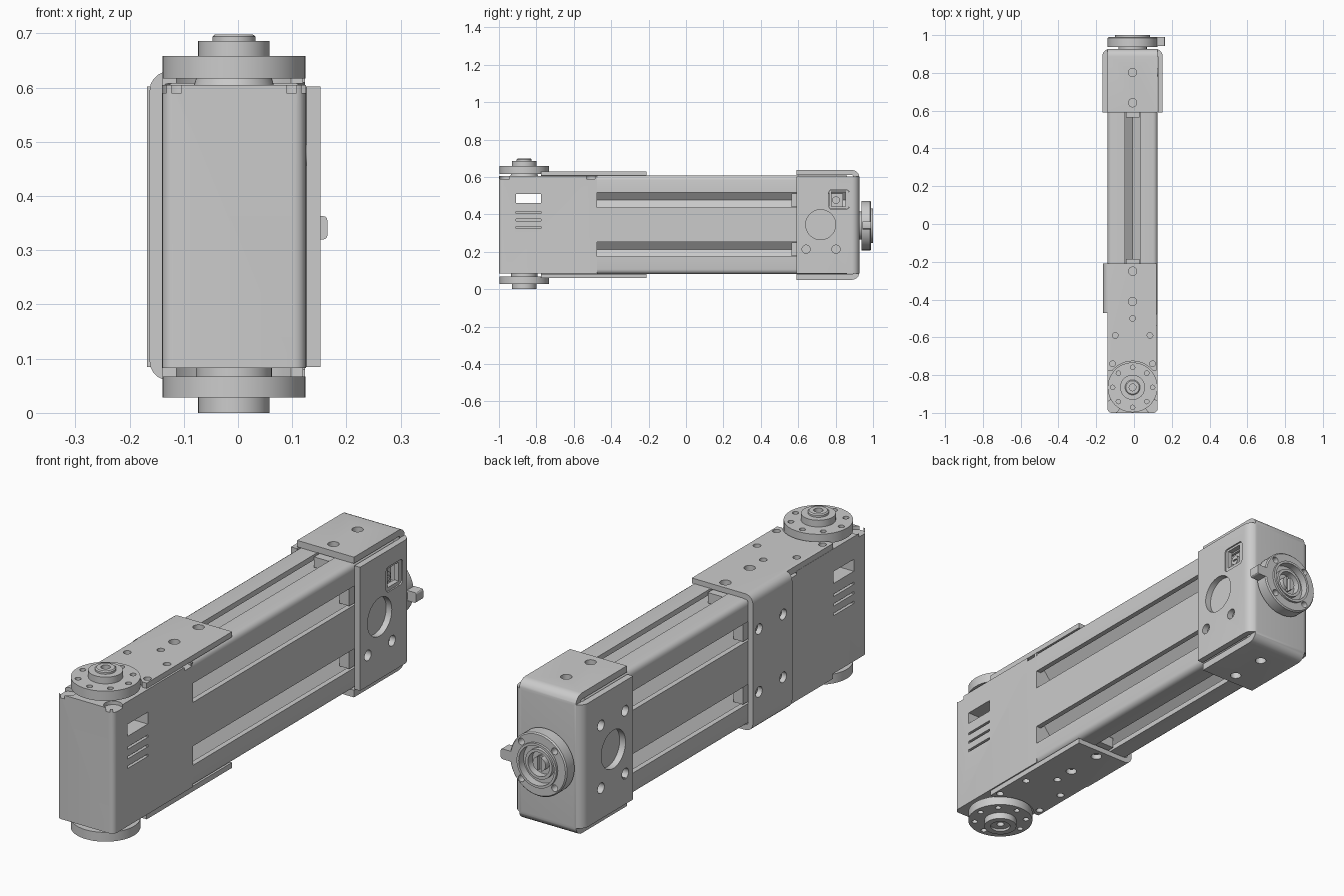
import bpy, bmesh
from math import pi, cos, sin, radians
from mathutils import Matrix, Vector

if "Cube" in bpy.data.objects:
    bpy.data.objects.remove(bpy.data.objects["Cube"])

CX, CZ = -0.0075, 0.345          # beam axis
SLOTS = (0.2135, 0.4765)         # heights of the side slots
HORN_Y = -0.865
AXES = {'Z': Matrix.Identity(4), 'Y': Matrix.Rotation(-pi / 2, 4, 'X'),
        'X': Matrix.Rotation(pi / 2, 4, 'Y')}


def finish(name, bm):
    bmesh.ops.recalc_face_normals(bm, faces=bm.faces)
    me = bpy.data.meshes.new(name)
    bm.to_mesh(me)
    bm.free()
    ob = bpy.data.objects.new(name, me)
    bpy.context.collection.objects.link(ob)
    return ob


def box(name, x, y, z, round_edges=None, width=0.02, segs=5):
    bm = bmesh.new()
    bmesh.ops.create_cube(bm, size=1)
    for v in bm.verts:
        v.co = Vector([lo + (c + 0.5) * (hi - lo) for c, (lo, hi) in zip(v.co, (x, y, z))])
    if round_edges:
        es = [e for e in bm.edges if round_edges((e.verts[0].co + e.verts[1].co) / 2)]
        bmesh.ops.bevel(bm, geom=es, offset=width, segments=segs, profile=0.5, affect='EDGES')
    return finish(name, bm)


def lathe(name, axis, centre, profile, n=48):
    """Revolve (radius, height) points about an axis through centre."""
    bm = bmesh.new()
    rings = [[bm.verts.new((r * cos(2 * pi * i / n), r * sin(2 * pi * i / n), h)) for i in range(n)]
             for r, h in profile]
    for a, b in zip(rings, rings[1:]):
        for i in range(n):
            j = (i + 1) % n
            bm.faces.new((a[i], a[j], b[j], b[i]))
    bmesh.ops.remove_doubles(bm, verts=bm.verts, dist=1e-5)
    bmesh.ops.transform(bm, matrix=Matrix.Translation(centre) @ AXES[axis], verts=bm.verts)
    return finish(name, bm)


def cyl(name, axis, centre, r, h0, h1, n=24):
    return lathe(name, axis, centre, [(0, h0), (r, h0), (r, h1), (0, h1)], n)


def cut(ob, cutters):
    bpy.context.view_layer.objects.active = ob
    for c in cutters:
        c.hide_render = True
        m = ob.modifiers.new('cut', 'BOOLEAN')
        m.operation, m.solver, m.object = 'DIFFERENCE', 'EXACT', c
        bpy.ops.object.modifier_apply(modifier=m.name)
        bpy.data.objects.remove(c, do_unlink=True)


# Slotted beam: two square cells stacked, slot on every outer face
def slot(cx, cz, dx, dz):
    pts = [(-0.04, 0), (-0.04, 0.022), (-0.07, 0.022), (-0.07, 0.032), (0, 0.088),
           (0.07, 0.032), (0.07, 0.022), (0.04, 0.022), (0.04, 0)]
    return [(cx - dz * t - dx * d, cz + dx * t - dz * d) for t, d in pts]


def corner(cx, cz, start, r=0.025):
    return [(cx + r * cos(start + k * pi / 8), cz + r * sin(start + k * pi / 8)) for k in range(5)]


x0, x1, z0, z1 = -0.14, 0.125, 0.081, 0.609
r = 0.025
outline = (slot(x1, SLOTS[0], 1, 0) + slot(x1, SLOTS[1], 1, 0) + corner(x1 - r, z1 - r, 0)
           + slot(CX, z1, 0, 1) + corner(x0 + r, z1 - r, pi / 2)
           + slot(x0, SLOTS[1], -1, 0) + slot(x0, SLOTS[0], -1, 0) + corner(x0 + r, z0 + r, pi)
           + slot(CX, z0, 0, -1) + corner(x1 - r, z0 + r, 1.5 * pi))
bm = bmesh.new()
f = bm.faces.new([bm.verts.new((x, -0.475, z)) for x, z in outline])
top = bmesh.ops.extrude_face_region(bm, geom=[f])['geom']
bmesh.ops.translate(bm, vec=(0, 1.335, 0), verts=[v for v in top if isinstance(v, bmesh.types.BMVert)])
finish('slotted_beam', bm)

# Motor housing with through window, vents and screw recesses
motor = box('motor_housing', (-0.14, 0.125), (-1, -0.475), (0.083, 0.605),
            lambda m: m.y < -0.9 and abs(m.z - CZ) < 0.1, 0.022)
cuts = [box('c', (-0.3, 0.3), (-0.91, -0.775), (0.46, 0.51))]
for z in (0.41, 0.37, 0.33):
    for s in (-1, 1):
        x = CX + s * 0.1325
        cuts.append(box('c', (x - 0.015, x + 0.015), (-0.91, -0.775), (z - 0.005, z + 0.005)))
for x in (-0.112, 0.097):
    for y in (-0.965, -0.51):
        cuts.append(cyl('c', 'Z', (x, y, 0), 0.036, 0.59, 0.7))
cut(motor, cuts)

# Output horns, top and bottom
top_horn = lathe('top_horn', 'Z', (CX, HORN_Y, 0),
                 [(0, 0.6), (0.075, 0.6), (0.07, 0.617), (0.132, 0.617), (0.132, 0.658), (0.066, 0.658),
                  (0.066, 0.686), (0.04, 0.686), (0.04, 0.694), (0.035, 0.698), (0.018, 0.698),
                  (0.018, 0.67), (0, 0.67)])
bottom_horn = lathe('bottom_horn', 'Z', (CX, HORN_Y, 0),
                    [(0, 0.09), (0.07, 0.09), (0.07, 0.067), (0.132, 0.067), (0.132, 0.028), (0.066, 0.028),
                     (0.066, 0), (0.04, 0), (0.04, 0.01), (0.015, 0.01), (0.015, 0.03), (0, 0.03)])
for horn, lo, hi in ((top_horn, 0.63, 0.7), (bottom_horn, -0.1, 0.055)):
    cut(horn, [cyl('c', 'Z', (CX + 0.106 * cos(k * pi / 4), HORN_Y + 0.106 * sin(k * pi / 4), 0),
                   0.012, lo, hi, 16) for k in range(8)])

# Channel bracket joining motor and beam
bracket = box('motor_bracket', (-0.163, 0.12), (-0.775, -0.21), (0.06, 0.63),
              lambda m: m.x < -0.1 and abs(m.y + 0.4925) < 0.01, 0.035)
cuts = [box('c', (-0.1405, 0.3), (-0.9, 0), (0.0825, 0.6075), lambda m: m.x < -0.1 and abs(m.y + 0.45) < 0.01, 0.012),
        box('c', (-0.3, -0.139), (-0.9, -0.47), (-0.1, 0.8)),
        cyl('c', 'Z', (CX, HORN_Y, 0), 0.139, -0.1, 0.8, 48)]
for dx, y, rad in ((0, -0.25, 0.022), (0, -0.41, 0.022), (0, -0.5, 0.015), (-0.092, -0.59, 0.015),
                   (0.092, -0.59, 0.015), (-0.106, -0.74, 0.015), (0.106, -0.74, 0.015)):
    cuts.append(cyl('c', 'Z', (CX + dx, y, 0), rad, -0.1, 0.8))
for z in SLOTS:
    for y in (-0.25, -0.41):
        cuts.append(cyl('c', 'X', (0, y, z), 0.022, -0.3, -0.1))
cut(bracket, cuts)

# End cap folded from sheet: back plate with four flanges
cap = box('end_cap', (-0.168, 0.152), (0.59, 0.927), (0.05, 0.637),
          lambda m: m.y > 0.92, 0.04, 6)
cuts = [box('c', (-0.141, 0.126), (0.4, 0.9), (0.08, 0.61), lambda m: m.y > 0.89, 0.015)]
for xs in ((-0.3, -0.139), (0.124, 0.3)):
    for zs in ((-0.1, 0.085), (0.602, 0.8)):
        cuts.append(box('c', xs, (0.4, 1.1), zs))
cuts.append(cyl('c', 'X', (0, 0.72, CZ), 0.08, -0.3, 0.3, 48))
for y in (0.642, 0.802):
    cuts.append(cyl('c', 'Z', (CX, y, 0), 0.022, -0.1, 0.8))
    cuts.append(cyl('c', 'X', (0, y, SLOTS[0]), 0.022, -0.3, 0.3))
    cuts.append(cyl('c', 'X', (0, y, SLOTS[1]), 0.022, -0.3, -0.1))
cuts.append(box('c', (0.1, 0.3), (0.763, 0.872), (0.427, 0.532),
                lambda m: abs(m.x - 0.2) < 0.01, 0.015, 4))
cut(cap, cuts)

# Socket frame in the cap window, with a screw behind it
frame = box('socket_frame', (0.126, 0.147), (0.764, 0.871), (0.428, 0.531),
            lambda m: abs(m.x - 0.1365) < 0.001, 0.015, 4)
cut(frame, [box('c', (0, 0.3), (0.778, 0.852), (0.443, 0.522))])
screw = cyl('socket_screw', 'X', (0, 0.802, SLOTS[1]), 0.02, 0.09, 0.132)
cut(screw, [box('c', (0.124, 0.2), (0.79, 0.814), (0.473, 0.48))])

# Slot nuts under both brackets
for k, (ya, yb, sides) in enumerate(((0.565, 0.84, (-1, 1)), (-0.46, -0.185, (-1,)))):
    for s in sides:
        x = CX + s * 0.105
        for z in SLOTS:
            box('side_slot_nut', (x - 0.022, x + 0.022), (ya, yb), (z - 0.036, z + 0.036))
    for s in (-1, 1):
        z = CZ + s * 0.236
        box('edge_slot_nut', (CX - 0.036, CX + 0.036), (ya, yb), (z - 0.022, z + 0.022))

# Round coupling on the end cap, with locating tab and centre key
coupling = lathe('end_coupling', 'Y', (CX, 0, 0.34),
                 [(0, 0.915), (0.075, 0.915), (0.075, 0.937), (0.132, 0.937), (0.132, 0.985), (0.127, 0.99),
                  (0.092, 0.99), (0.092, 1.0), (0.082, 1.0), (0.082, 0.968), (0.062, 0.968),
                  (0.062, 0.985), (0.05, 0.985), (0.05, 0.955), (0, 0.955)])
cut(coupling, [cyl('c', 'Y', (CX + 0.109 * cos(a), 0, 0.34 + 0.109 * sin(a)), 0.014, 0.96, 1.1, 16)
               for a in [pi / 4 + k * pi / 2 for k in range(4)]])
box('coupling_tab', (0.11, 0.165), (0.943, 0.99), (0.32, 0.363), lambda m: m.x > 0.16 and abs(m.y - 0.9665) < 0.01, 0.008, 3)
key = cyl('coupling_key', 'Y', (CX, 0, 0.34), 0.03, 0.95, 0.982)
cut(key, [box('c', (CX - 0.008, CX + 0.008), (0.965, 1.1), (0.2, 0.5))])

bpy.ops.object.select_all(action='SELECT')
bpy.ops.object.shade_smooth_by_angle(angle=radians(30))
